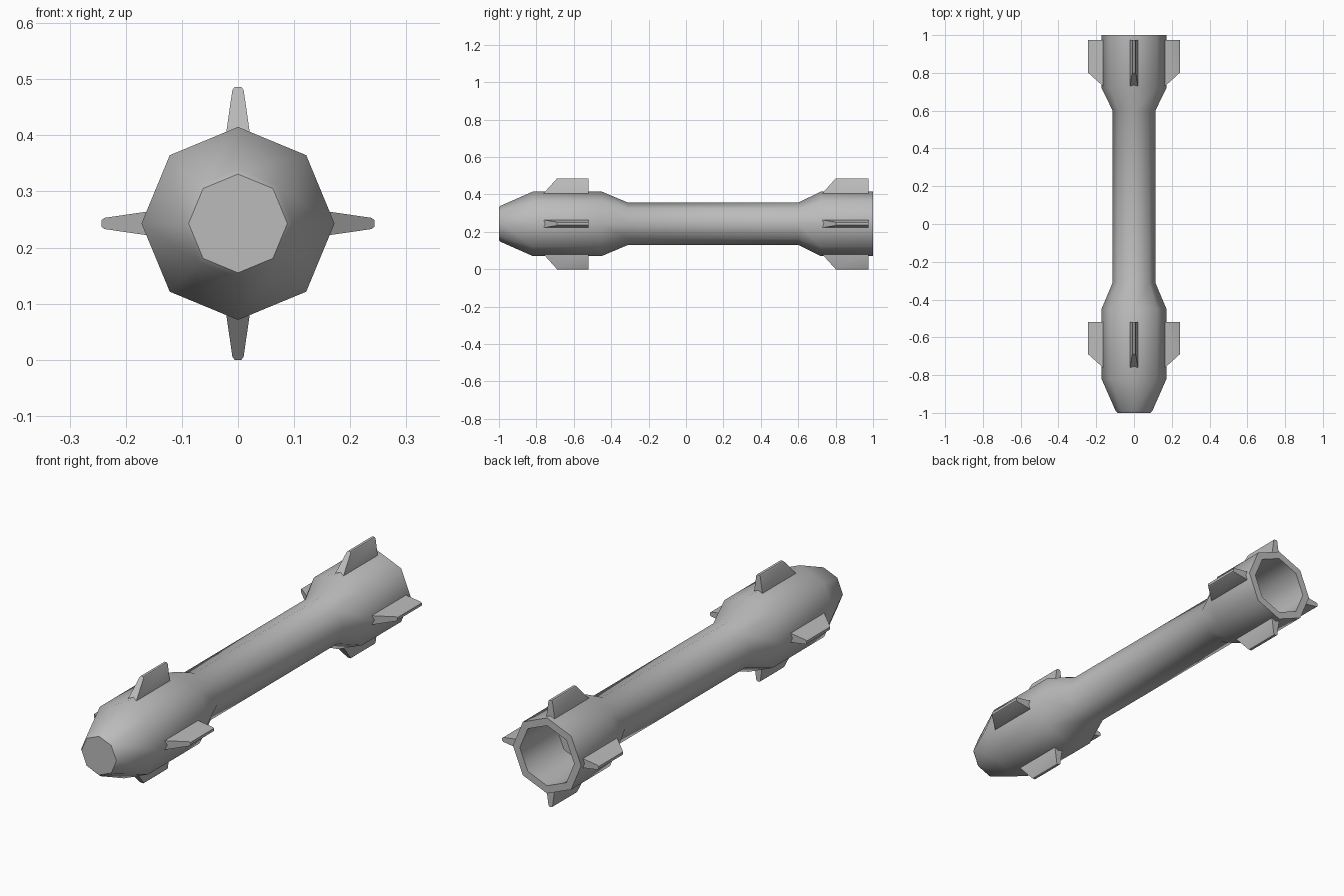
import bpy, bmesh, math
from mathutils import Matrix

cube = bpy.data.objects.get("Cube")
if cube:
    bpy.data.objects.remove(cube, do_unlink=True)

AXIS_Z = 0.243
SIDES = 8

grey = bpy.data.materials.new("plain grey")
grey.use_nodes = True
colour = (0.5, 0.5, 0.5, 1)
grey.diffuse_color = colour
grey.node_tree.nodes["Principled BSDF"].inputs["Base Color"].default_value = colour


def finish(name, bm, angle):
    """Turn a bmesh into a named, shaded object on the body axis."""
    bmesh.ops.recalc_face_normals(bm, faces=bm.faces)
    mesh = bpy.data.meshes.new(name)
    bm.to_mesh(mesh)
    bm.free()
    mesh.materials.append(grey)
    obj = bpy.data.objects.new(name, mesh)
    bpy.context.collection.objects.link(obj)
    obj.location.z = AXIS_Z
    bpy.ops.object.select_all(action="DESELECT")
    obj.select_set(True)
    bpy.context.view_layer.objects.active = obj
    bpy.ops.object.shade_smooth_by_angle(angle=math.radians(angle))
    return obj


def loft(bm, rings):
    """Skin a closed surface through rings of points."""
    rings = [[bm.verts.new(p) for p in ring] for ring in rings]
    for a, b in zip(rings, rings[1:]):
        for i in range(len(a)):
            j = (i + 1) % len(a)
            bm.faces.new((a[i], a[j], b[j], b[i]))
    bm.faces.new(rings[0])
    bm.faces.new(rings[-1])


# Eight-sided body: blunt nose, bulge, slim tube, flared tail, hollow bore
profile = [(-1.0, 0.088), (-0.99, 0.097), (-0.82, 0.172), (-0.45, 0.172),
           (-0.31, 0.113), (0.6, 0.113), (0.72, 0.172), (1.0, 0.172),
           (1.0, 0.137), (0.74, 0.137)]
body = bmesh.new()
loft(body, [[(r * math.sin(math.tau * i / SIDES), y, r * math.cos(math.tau * i / SIDES))
             for i in range(SIDES)] for y, r in profile])
finish("body", body, 50)

# Tapered fins with a swept leading edge and chamfered tip
fin_section = [(0.155, 0.022), (0.238, 0.010), (0.243, 0.006)]


def fin(name, lead, trail, turn):
    bm = bmesh.new()
    rings = []
    for r, w in fin_section:
        y = lead + 0.9 * (r - 0.17)
        rings.append([(-w, y, r), (w, y, r), (w, trail, r), (-w, trail, r)])
    loft(bm, rings)
    bm.transform(Matrix.Rotation(turn * math.pi / 2, 4, "Y"))
    finish(name, bm, 35)


for turn, side in enumerate(("top", "left", "bottom", "right")):
    fin("front_fin_" + side, -0.755, -0.52, turn)
    fin("tail_fin_" + side, 0.735, 0.975, turn)
